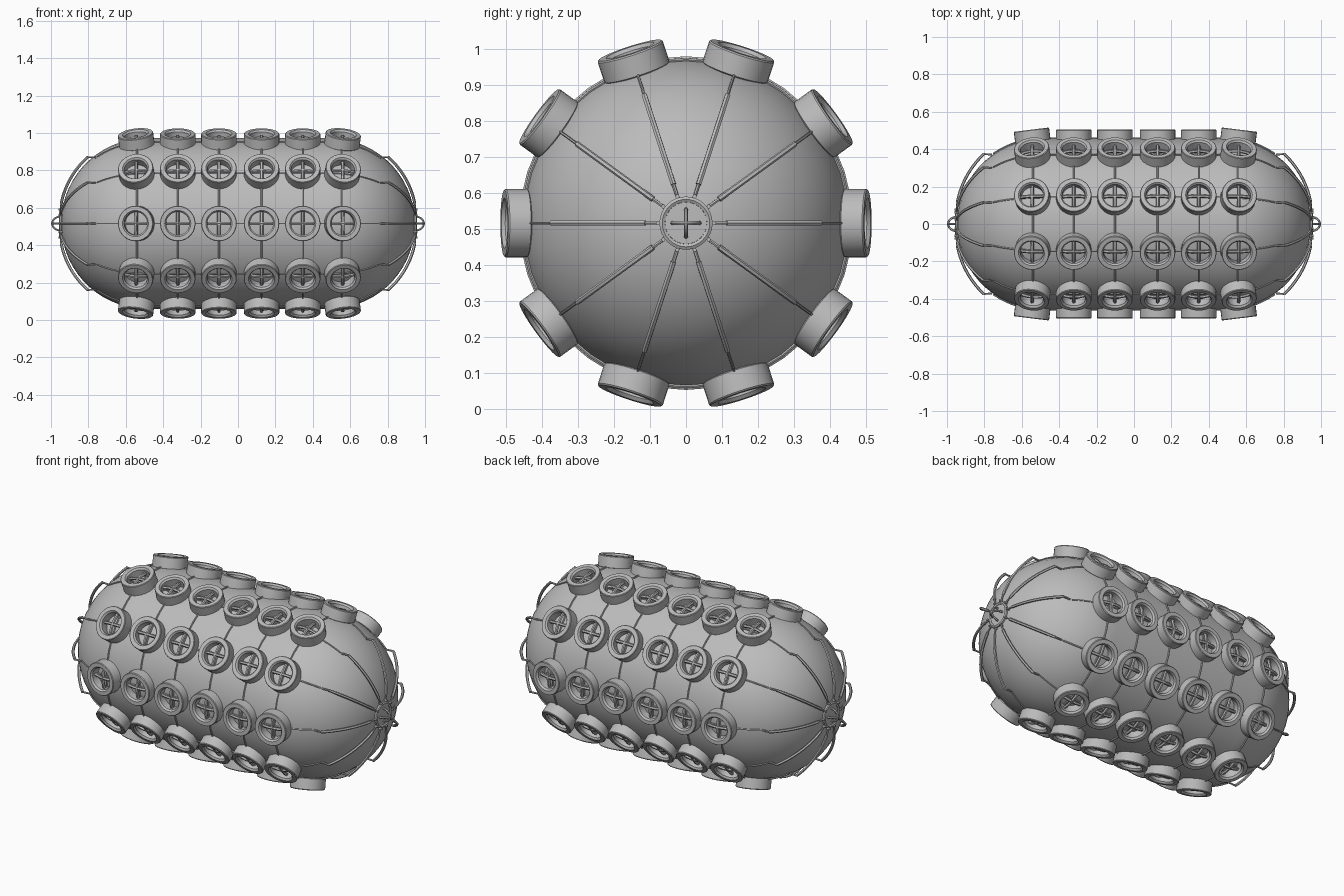
import bpy, bmesh, math
from mathutils import Matrix, Vector

cube = bpy.data.objects.get("Cube")
if cube:
    bpy.data.objects.remove(cube)

grey = bpy.data.materials.new("rubber_grey")
grey.use_nodes = True
colour = (0.5, 0.5, 0.5, 1)
grey.diffuse_color = colour
grey.node_tree.nodes["Principled BSDF"].inputs["Base Color"].default_value = colour

AXIS_Z = 0.516     # height of the long axis
R = 0.456          # body radius
DOME_X = 0.49      # where the round ends begin
ROWS = 10
TYRE_X = (-0.54, -0.322, -0.102, 0.126, 0.346, 0.555)
ANGLES = [2 * math.pi * i / ROWS for i in range(ROWS)]


def finish(obj, angle=35):
    obj.data.materials.append(grey)
    bpy.ops.object.select_all(action='DESELECT')
    obj.select_set(True)
    bpy.context.view_layer.objects.active = obj
    if obj.type == 'CURVE':
        bpy.ops.object.convert(target='MESH')
    bpy.ops.object.shade_smooth_by_angle(angle=math.radians(angle))
    return obj


def lathe(name, profile, steps, axis, closed=False):
    """Spin (radius, height) points around the z or x axis."""
    bm = bmesh.new()
    pts = profile + profile[:1] if closed else profile
    verts = [bm.verts.new((r, 0, h)) for r, h in pts]
    edges = [bm.edges.new(p) for p in zip(verts, verts[1:])]
    bmesh.ops.spin(bm, geom=verts + edges, cent=(0, 0, 0), axis=(0, 0, 1),
                   angle=2 * math.pi, steps=steps)
    bmesh.ops.remove_doubles(bm, verts=bm.verts, dist=0.0001)
    bmesh.ops.recalc_face_normals(bm, faces=bm.faces)
    if axis == 'X':
        bm.transform(Matrix.Rotation(math.pi / 2, 4, 'Y'))
    mesh = bpy.data.meshes.new(name)
    bm.to_mesh(mesh)
    bm.free()
    obj = bpy.data.objects.new(name, mesh)
    bpy.context.collection.objects.link(obj)
    return finish(obj)


def tubes(name, paths, radius, closed=False, sides=1):
    """Round bars along several paths, joined in one object."""
    curve = bpy.data.curves.new(name, 'CURVE')
    curve.dimensions = '3D'
    curve.bevel_depth = radius
    curve.bevel_resolution = sides
    curve.use_fill_caps = True
    for path in paths:
        s = curve.splines.new('POLY')
        s.points.add(len(path) - 1)
        for p, co in zip(s.points, path):
            p.co = (*co, 1)
        s.use_cyclic_u = closed
    obj = bpy.data.objects.new(name, curve)
    bpy.context.collection.objects.link(obj)
    return finish(obj, 50)


def at(x, r, a):
    return Vector((x, r * math.cos(a), AXIS_Z + r * math.sin(a)))


def ring(x, r, steps=40):
    return [at(x, r, 2 * math.pi * i / steps) for i in range(steps)]


def dome_point(side, t, lift):
    """(x, radius) on an end dome; t = 0 at the shoulder, 90 at the pole."""
    t = math.radians(t)
    return side * (DOME_X + (R + lift) * math.cos(t - math.pi / 2)), (R + lift) * math.cos(t)


def surface_radius(x):
    return math.sqrt(R * R - max(0, abs(x) - DOME_X) ** 2)


# Inflated body: a cylinder with round ends
half = [dome_point(1, t, 0) for t in range(0, 91, 6)]
profile = [(r, x) for x, r in half]
profile = [(r, -x) for r, x in reversed(profile)] + profile
body = lathe("body", profile, 40, 'X')
body.location.z = AXIS_Z

# Tyres, all sharing one mesh; the end rows tilt with the domes
tyre_profile = [(0.088, 0), (0.095, 0.005), (0.095, 0.064), (0.092, 0.068),
                (0.07, 0.068), (0.062, 0.058), (0.062, 0)]
master = lathe("tyre", tyre_profile, 28, 'Z', closed=True)
tyre_mesh = master.data
bpy.data.objects.remove(master)
cross_paths = []
for a in ANGLES:
    for i, x in enumerate(TYRE_X):
        tilt = math.radians({0: -7, len(TYRE_X) - 1: 7}.get(i, 0))
        place = (Matrix.Translation(at(x, 0.437, a))
                 @ Matrix.Rotation(a - math.pi / 2, 4, 'X')
                 @ Matrix.Rotation(tilt, 4, 'Y'))
        tyre = bpy.data.objects.new("tyre", tyre_mesh)
        tyre.matrix_world = place
        bpy.context.collection.objects.link(tyre)
        # Crossed bars bowed across the tyre opening
        for turn in (0, math.pi / 2):
            m = place @ Matrix.Rotation(turn, 4, 'Z')
            cross_paths.append([m @ Vector((0.064 * k / 3, 0, 0.045 - 0.012 * (k / 3) ** 2))
                                for k in range(-3, 4)])
tubes("tyre_crossbars", cross_paths, 0.009)

# Net cables: one hoop per tyre ring, one line per tyre row
tubes("hoop_cables", [ring(x, surface_radius(x) + 0.003) for x in TYRE_X], 0.005, closed=True)
lines = []
for a in ANGLES:
    right = [dome_point(1, t, 0.003) for t in range(0, 40, 5)]
    path = [(-x, r) for x, r in reversed(right)] + right
    lines.append([at(x, r, a) for x, r in path])
tubes("row_cables", lines, 0.004)

for side, word in ((1, "left"), (-1, "right")):
    # Thick sleeved bars fanning out from the end fitting
    bars, links = [], []
    for a in ANGLES:
        fan = [dome_point(side, t, 0.012 + 0.02 * (78 - t) / 38) for t in range(40, 79, 4)]
        bars.append([at(x, r, a) for x, r in fan])
        links.append([bars[-1][-1], at(side * 0.948, 0.066, a)])
        links.append([bars[-1][0], at(*dome_point(side, 36, 0.003), a)])
    tubes(word + "_end_bars", bars, 0.008)
    tubes(word + "_end_links", links, 0.005)

    # Collar ring, small lugs and base plate
    tubes(word + "_collar", [ring(side * 0.948, 0.066, 32)], 0.009, closed=True)
    lugs = [[at(side * 0.932, 0.078, a), at(side * 0.96, 0.078, a)] for a in ANGLES]
    tubes(word + "_lugs", lugs, 0.006)
    plate = lathe(word + "_plate", [(0, 0.94), (0.058, 0.94), (0.058, 0.95), (0, 0.952)], 28, 'X')
    plate.rotation_euler.z = 0 if side > 0 else math.pi
    plate.location.z = AXIS_Z

    # Two crossed towing eyes
    arches = []
    for a in (0, math.pi / 2):
        arches.append([at(side * (0.945 + 0.049 * math.sin(math.pi * k / 12)),
                          0.038 * math.cos(math.pi * k / 12), a) for k in range(13)])
    tubes(word + "_towing_eyes", arches, 0.006)
